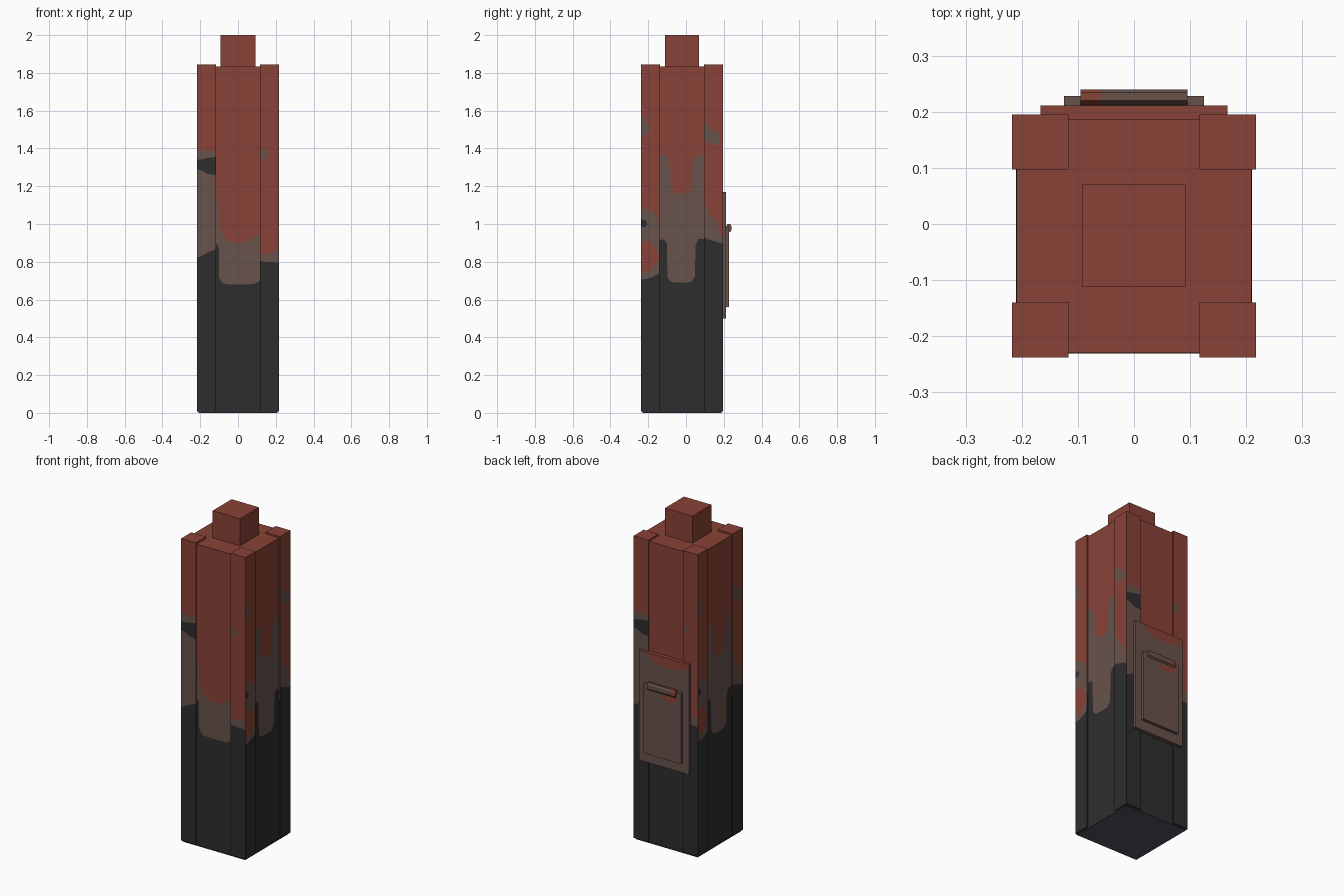
import bpy, bmesh

if "Cube" in bpy.data.objects:
    bpy.data.objects.remove(bpy.data.objects["Cube"])

COLOURS = [("charcoal", (.0265, .0265, .0265)), ("rusty_brown", (.138, .0844, .0723)),
           ("brick_red", (.25, .0545, .0382)), ("slate_underside", (.073, .084, .122))]
MATS = []
for name, c in COLOURS:
    m = bpy.data.materials.new(name)
    m.diffuse_color = (*c, 1)
    m.use_nodes = True
    m.node_tree.nodes["Principled BSDF"].inputs["Base Color"].default_value = m.diffuse_color
    MATS.append(m)
D, B, R, S = range(4)
YC2 = -.043   # twice the y of the pillar's half-turn axis


class Part:
    def __init__(self, name):
        self.name, self.bm = name, bmesh.new()

    def face(self, pts, mat):
        uniq = []
        for p in pts:
            if p not in uniq:
                uniq.append(p)
        if len(uniq) > 2:
            f = self.bm.faces.new([self.bm.verts.new(p) for p in uniq])
            f.material_index = mat

    def box(self, lo, hi, mat, skip=(), **sides):
        """Box with optional missing sides and per-side colours (xn, xp, yn, yp, zn, zp)."""
        (a, b, c), (d, e, f) = lo, hi
        quads = dict(xn=[(a, e, c), (a, b, c), (a, b, f), (a, e, f)],
                     xp=[(d, b, c), (d, e, c), (d, e, f), (d, b, f)],
                     yn=[(a, b, c), (d, b, c), (d, b, f), (a, b, f)],
                     yp=[(d, e, c), (a, e, c), (a, e, f), (d, e, f)],
                     zn=[(a, e, c), (d, e, c), (d, b, c), (a, b, c)],
                     zp=[(a, b, f), (d, b, f), (d, e, f), (a, e, f)])
        for k, q in quads.items():
            if k not in skip:
                self.face(q, sides.get(k, mat))

    def panel(self, axis, plane, turn, z0, z1, bands, cols):
        """Flat wall cut into colour bands; each column is (u, band heights...)."""
        def pt(u, z):
            x, y = (u, plane) if axis == "front" else (plane, u)
            return (-x, YC2 - y, z) if turn else (x, y, z)
        for p, q in zip(cols, cols[1:]):
            hp, hq = (z0, *p[1:], z1), (z0, *q[1:], z1)
            for i, mat in enumerate(bands):
                self.face([pt(p[0], hp[i]), pt(q[0], hq[i]),
                           pt(q[0], hq[i + 1]), pt(p[0], hp[i + 1])], mat)

    def done(self):
        bmesh.ops.remove_doubles(self.bm, verts=self.bm.verts, dist=.0001)
        me = bpy.data.meshes.new(self.name)
        self.bm.to_mesh(me)
        self.bm.free()
        for m in MATS:
            me.materials.append(m)
        bpy.context.collection.objects.link(bpy.data.objects.new(self.name, me))


# Worn paint patterns
FRONT_LEFT = ([D, B, D, B, R], [(-.217, .82, 1.29, 1.34, 1.395), (-.195, .83, 1.285, 1.342, 1.395),
              (-.16, .85, 1.265, 1.35, 1.385), (-.117, .865, 1.26, 1.355, 1.39)])
FRONT_MID = ([D, B, R], [(-.13, .90, 1.14), (-.117, .90, 1.14), (-.102, .88, 1.11), (-.1, .72, 1.0),
             (-.092, .70, .97), (-.075, .683, .93), (-.04, .68, .905), (0, .68, .90), (.04, .68, .905),
             (.085, .682, .93), (.117, .70, .95), (.13, .70, .95)])
FRONT_RIGHT = ([D, B, R, B, R], [(.117, .805, .835, 1.35, 1.385), (.145, .80, .84, 1.34, 1.395),
               (.155, .80, .84, 1.35, 1.385), (.16, .80, .845, 1.37, 1.37), (.217, .795, .86, 1.37, 1.37)])
SIDE_FRONT = ([D, B, R, B, D, B, R, B, R], [
    (-.238, .705, .76, .90, .985, 1.025, 1.09, 1.46, 1.58),
    (-.215, .71, .74, .91, .985, 1.02, 1.08, 1.47, 1.55),
    (-.205, .71, .745, .91, 1, 1, 1.075, 1.48, 1.53),
    (-.19, .715, .75, .91, 1, 1, 1.07, 1.5, 1.5),
    (-.16, .73, .79, .87, 1, 1, 1.05, 1.5, 1.5),
    (-.14, .74, .82, .82, 1, 1, 1.01, 1.5, 1.5)])
SIDE_MID = ([D, B, R], [(-.15, .91, 1.37), (-.12, .92, 1.37), (-.102, .90, 1.36), (-.098, .72, 1.34),
            (-.085, .70, 1.35), (-.08, .695, 1.2), (-.06, .69, 1.165), (-.025, .69, 1.16), (.01, .69, 1.165),
            (.028, .695, 1.2), (.032, .70, 1.32), (.047, .72, 1.35), (.051, .89, 1.36),
            (.065, .92, 1.365), (.11, .92, 1.365)])
SIDE_BACK = ([D, B, R, B, R], [(.095, .93, 1.13, 1.44, 1.53), (.115, .92, 1.07, 1.44, 1.52),
             (.13, .915, 1.04, 1.425, 1.50), (.165, .905, 1.02, 1.415, 1.49), (.175, .90, .97, 1.43, 1.48),
             (.18, .90, .94, 1.455, 1.455), (.195, .895, .935, 1.455, 1.455)])

# Core: the four recessed walls and the top
TOP, LOW = 1.835, .008
core = Part("pillar_core")
for turn in (0, 1):
    core.panel("front", -.23, turn, LOW, TOP, *FRONT_MID)
    core.panel("right", .209, turn, LOW, TOP, *SIDE_MID)
core.face([(-.209, -.23, TOP), (.209, -.23, TOP), (.209, .187, TOP), (-.209, .187, TOP)], R)
core.done()

# Corner posts, patterns repeated by a half turn
for turn in (0, 1):
    front = Part(("front_right", "back_left")[turn] + "_post")
    front.panel("front", -.238, turn, LOW, 1.845, *FRONT_RIGHT)
    front.panel("right", .217, turn, LOW, 1.845, *SIDE_FRONT)
    back = Part(("back_right", "front_left")[turn] + "_post")
    back.panel("right", .217, turn, LOW, 1.845, *SIDE_BACK)
    back.panel("front", -.238, 1 - turn, LOW, 1.845, *FRONT_LEFT)
    x0, x1 = (-.217, -.117) if turn else (.117, .217)
    out_x = "xn" if turn else "xp"
    for part, y0, y1, out_y in ((front, .097, .195, "yp") if turn else (front, -.238, -.14, "yn"),
                                (back, -.238, -.14, "yn") if turn else (back, .097, .195, "yp")):
        part.box((x0, y0, LOW), (x1, y1, .85), D, (out_x, out_y, "zp"))
        part.box((x0, y0, .85), (x1, y1, 1.845), R, (out_x, out_y, "zn"))
        part.done()

# Base plate
base = Part("base_plate")
base.box((-.21, -.231, 0), (.21, .188, .01), D, zn=S)
base.done()

# Chimney-like block on top
cap = Part("top_block")
cap.box((-.092, -.112, 1.83), (.092, .07, 2.0), R)
cap.done()

# Back hatch: frame, door and handle (u runs along -x on this side)
frame = Part("hatch_frame")
frame.box((-.167, .185, .5), (.167, .211, 1.17), B, ("yp",), zp=R)
frame.panel("front", YC2 - .211, 1, .5, 1.17, [B, R],
            [(-.167, 1.17), (-.11, 1.17), (-.09, 1.135), (-.05, 1.115), (.03, 1.105), (.09, 1.115),
             (.13, 1.13), (.167, 1.12)])
frame.done()

door = Part("hatch_door")
door.box((-.125, .205, .56), (.125, .228, .985), B, ("yp",))
door.panel("front", YC2 - .228, 1, .56, .985, [B, R, B],
           [(-.125, .93, .93), (-.02, .93, .93), (.0, .92, .95), (.05, .915, .955), (.085, .925, .96),
            (.1, .94, .94), (.125, .94, .94)])
door.done()

handle = Part("hatch_handle")
prof = [(.212, .985), (.220, 1.0), (.234, 1.0), (.24, .99), (.24, .965), (.234, .957), (.222, .965)]
for x0, x1, mat in ((-.095, -.06, R), (-.06, .095, B)):
    for (y0, z0), (y1, z1) in zip(prof, prof[1:] + prof[:1]):
        handle.face([(x0, y1, z1), (x0, y0, z0), (x1, y0, z0), (x1, y1, z1)], mat)
handle.face([(-.095, y, z) for y, z in prof], R)
handle.face([(.095, y, z) for y, z in prof[::-1]], B)
handle.done()
